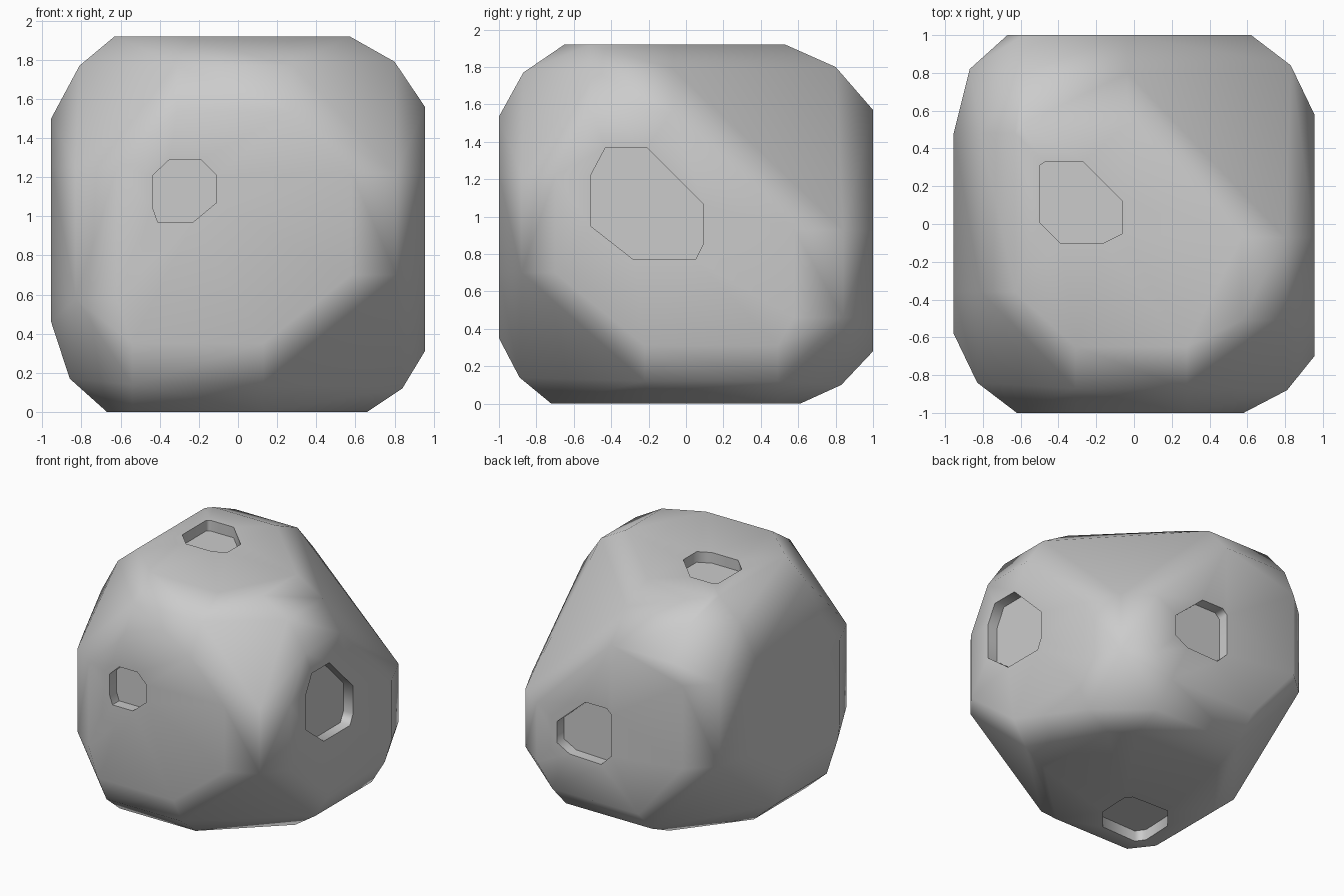
import bpy, bmesh, math
from mathutils import Vector

if "Cube" in bpy.data.objects:
    bpy.data.objects.remove(bpy.data.objects["Cube"])

# The six flat faces: axis, plane position, and how far each reaches toward its neighbours
FACES = {
    "L": (0, -0.955, dict(F=-.58, B=.47, D=.46, U=1.50)),
    "R": (0, 0.955, dict(F=-.70, B=.58, D=.31, U=1.56)),
    "F": (1, -1.0, dict(L=-.62, R=.58, D=.35, U=1.535)),
    "B": (1, 1.0, dict(L=-.67, R=.62, D=.28, U=1.57)),
    "D": (2, 0.0, dict(L=-.67, R=.66, F=-.72, B=.61)),
    "U": (2, 1.92, dict(L=-.63, R=.57, F=-.65, B=.53)),
}

# The twelve rounded edges: two faces, start and end along the edge, crest position
EDGES = [
    ("F", "U", -.31, .28, -.87, 1.77), ("B", "U", -.585, -.035, .80, 1.80),
    ("F", "D", -.54, .13, -.89, .14), ("B", "D", -.28, .48, .83, .10),
    ("R", "U", -.51, -.07, .80, 1.79), ("L", "U", -.36, .48, -.81, 1.77),
    ("R", "D", -.22, .49, .84, .12), ("L", "D", -.55, .10, -.86, .17),
    ("F", "R", .70, 1.22, -.88, .81), ("F", "L", .58, 1.25, -.84, -.83),
    ("B", "R", .46, .93, .84, .83), ("B", "L", .75, 1.41, .82, -.87),
]

# Outline of the recess in each face (the left face has none)
HOLES = {
    "F": [(-.35, 1.29), (-.19, 1.29), (-.11, 1.21), (-.11, 1.07),
          (-.23, .97), (-.41, .97), (-.435, 1.04), (-.435, 1.21)],
    "R": [(-.43, 1.37), (-.21, 1.37), (.09, 1.07), (.09, .85),
          (.05, .77), (-.28, .77), (-.51, .95), (-.51, 1.22)],
    "U": [(-.47, .33), (-.27, .33), (-.06, .12), (-.06, -.05),
          (-.16, -.10), (-.39, -.10), (-.50, .01), (-.50, .31)],
    "B": [(.19, 1.05), (0, 1.05), (-.04, 1.01), (-.04, .68),
          (.05, .59), (.33, .60), (.44, .66), (.44, .83)],
    "D": [(-.09, -.12), (-.41, -.11), (-.55, -.28), (-.56, -.53),
          (-.51, -.60), (-.20, -.59), (-.06, -.42), (-.05, -.17)],
}
DEPTH = 0.085


def point(**c):
    return Vector((c["a0"], c["a1"], c["a2"]))


def place(values):
    """Build a point from {axis: value}."""
    return Vector([values[i] for i in range(3)])


bm = bmesh.new()

# Body: hull of the octagon corners and the crest of each rounded edge
for a, b, lo, hi, ca, cb in EDGES:
    (ia, pa, ra), (ib, pb, rb) = FACES[a], FACES[b]
    k = 3 - ia - ib
    for t in (lo, hi):
        bm.verts.new(place({ia: pa, ib: ra[b], k: t}))
        bm.verts.new(place({ib: pb, ia: rb[a], k: t}))
        bm.verts.new(place({ia: ca, ib: cb, k: t}))
bmesh.ops.convex_hull(bm, input=bm.verts[:])
bmesh.ops.delete(bm, geom=[v for v in bm.verts if not v.link_faces], context="VERTS")

# Flat faces, each refilled with its recess
for name, (axis, plane, _) in FACES.items():
    def flat(item):
        return all(abs(v.co[axis] - plane) < 1e-4 for v in item.verts)

    bmesh.ops.delete(bm, geom=[f for f in bm.faces if flat(f)], context="FACES")
    rim = [e for e in bm.edges if flat(e) and len(e.link_faces) == 1]
    if name not in HOLES:
        bmesh.ops.edgeloop_fill(bm, edges=rim)
        continue
    side = 1 if plane > 0.5 else -1
    i, j = [n for n in range(3) if n != axis]
    outer, inner = [[bm.verts.new(place({axis: p, i: u, j: v})) for u, v in HOLES[name]]
                    for p in (plane, plane - side * DEPTH)]
    n = len(outer)
    for s in range(n):
        q = (s + 1) % n
        rim.append(bm.edges.new((outer[s], outer[q])))
    normal = Vector((0, 0, 0))
    normal[axis] = side
    bmesh.ops.triangle_fill(bm, use_beauty=True, edges=rim, normal=normal)
    for s in range(n):
        q = (s + 1) % n
        bm.faces.new((outer[s], outer[q], inner[q], inner[s]))
    bm.faces.new(inner)

bmesh.ops.recalc_face_normals(bm, faces=bm.faces[:])
mesh = bpy.data.meshes.new("faceted_block")
bm.to_mesh(mesh)
bm.free()
block = bpy.data.objects.new("faceted_block", mesh)
bpy.context.collection.objects.link(block)

# Smooth corners, crisp recess rims, flat-looking octagons
bpy.context.view_layer.objects.active = block
block.select_set(True)
bpy.ops.object.shade_smooth_by_angle(angle=math.radians(70))
weighted = block.modifiers.new("flat_faces", "WEIGHTED_NORMAL")
weighted.keep_sharp = True
